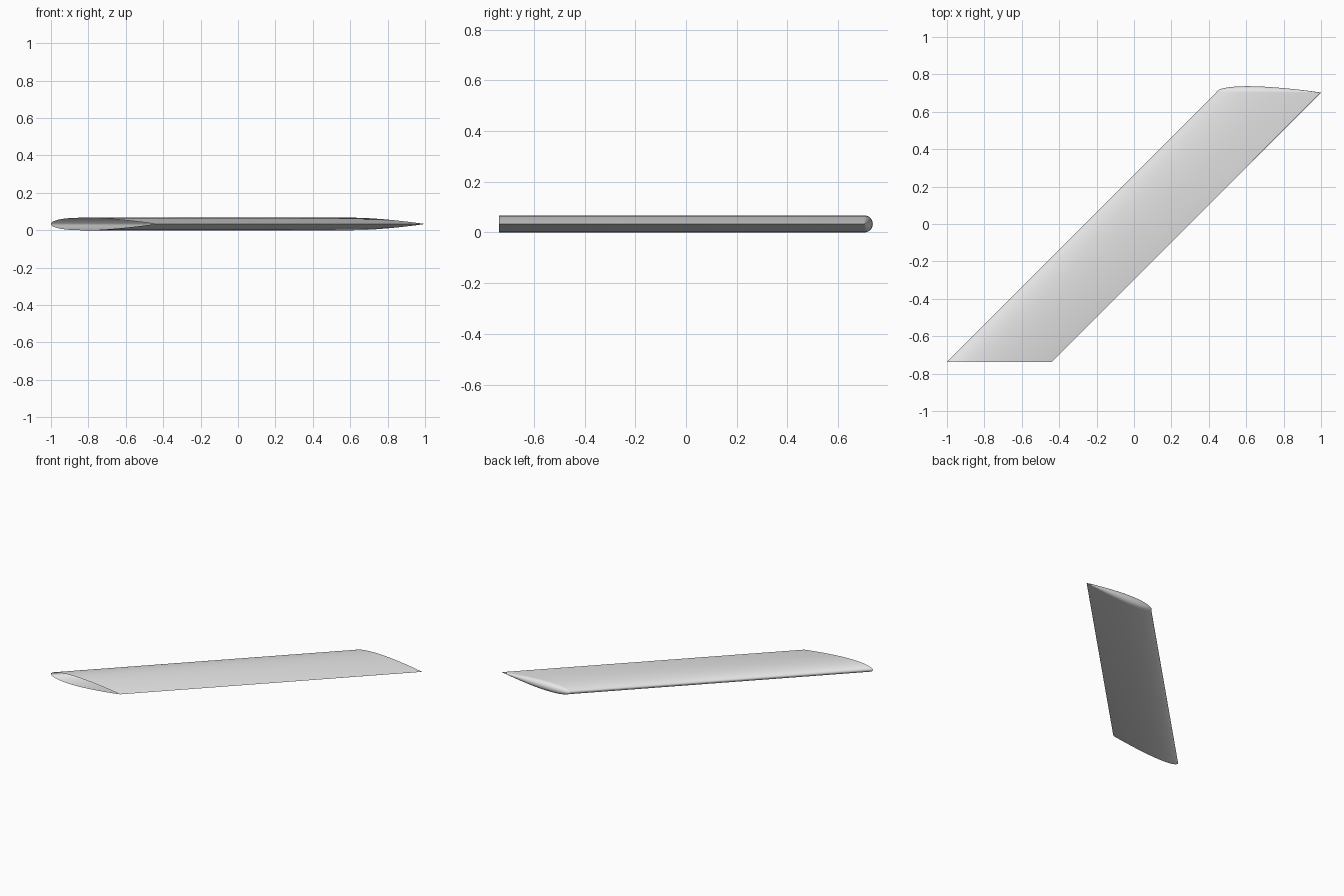
import bpy, bmesh, math

cube = bpy.data.objects.get("Cube")
if cube:
    bpy.data.objects.remove(cube, do_unlink=True)

CHORD = 0.56
THICKNESS = 0.12
ROOT_Y, TIP_Y = -0.737, 0.703
ROOT_X = -1.0
SWEEP = 1.0            # sideways shift per unit of span (45 degrees)
MID_Z = 0.0336
STATIONS = 40          # points along the chord
ARC = 16               # steps round the tip


def half_thickness(c):
    """Symmetric airfoil with a sharp trailing edge."""
    t = 5 * THICKNESS * (0.2969 * math.sqrt(c) - 0.126 * c - 0.3516 * c**2
                         + 0.2843 * c**3 - 0.1036 * c**4)
    return max(t, 0) * CHORD


# Painted surface
grey = bpy.data.materials.new("light grey")
grey.use_nodes = True
colour = (0.8, 0.8, 0.8, 1)
grey.diffuse_color = colour
grey.node_tree.nodes["Principled BSDF"].inputs["Base Color"].default_value = colour

# Swept skin: each chord station runs lower root, round the tip, upper root
bm = bmesh.new()
rows = []
for i in range(STATIONS + 1):
    c = (1 - math.cos(math.pi * i / STATIONS)) / 2
    t = half_thickness(c) if i < STATIONS else 0
    root_x = ROOT_X + c * CHORD
    tip_x = root_x + SWEEP * (TIP_Y - ROOT_Y)
    row = [(root_x, ROOT_Y, MID_Z - t)]
    for k in range(ARC + 1):
        a = math.pi * k / ARC
        row.append((tip_x, TIP_Y + t * math.sin(a), MID_Z - t * math.cos(a)))
    row.append((root_x, ROOT_Y, MID_Z + t))
    rows.append([bm.verts.new(p) for p in row])

for a, b in zip(rows, rows[1:]):
    for j in range(len(a) - 1):
        bm.faces.new((a[j], a[j + 1], b[j + 1], b[j]))

# Close the leading and trailing edges, leaving the root open
bmesh.ops.remove_doubles(bm, verts=bm.verts, dist=0.00001)

mesh = bpy.data.meshes.new("swept_wing")
bm.to_mesh(mesh)
bm.free()
mesh.materials.append(grey)
wing = bpy.data.objects.new("swept_wing", mesh)
bpy.context.collection.objects.link(wing)

# Smooth skin with a crisp trailing edge
bpy.ops.object.select_all(action="DESELECT")
wing.select_set(True)
bpy.context.view_layer.objects.active = wing
bpy.ops.object.shade_smooth_by_angle(angle=math.radians(60))
